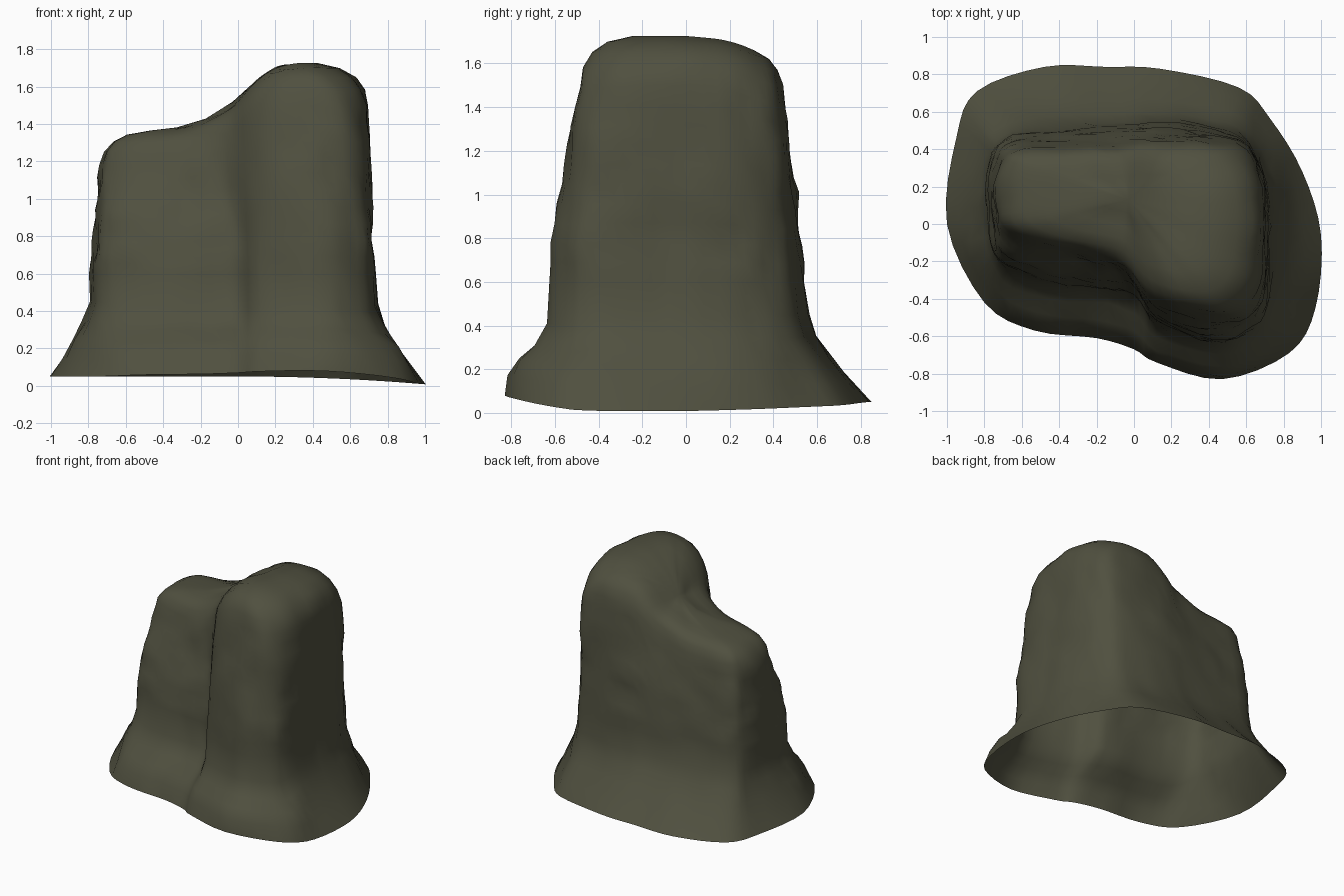
import bpy, bmesh
from mathutils import Vector, noise

if "Cube" in bpy.data.objects:
    bpy.data.objects.remove(bpy.data.objects["Cube"])

# Outline columns: base rim, waist (z 0.6), shoulder - each as x, y
COLS = [
    (-1.0, 0.0, -.775, 0.0, -.74, .09), (-.95, .46, -.77, .33, -.73, .32),
    (-.84, .71, -.70, .46, -.65, .40), (-.48, .84, -.42, .51, -.40, .42),
    (-.15, .84, -.12, .53, -.10, .44), (.14, .83, .15, .54, .18, .45),
    (.56, .73, .50, .50, .49, .44), (.73, .56, .64, .39, .62, .37),
    (.90, .28, .71, .22, .69, .20), (1.0, -.06, .72, -.08, .70, -.05),
    (.97, -.45, .72, -.39, .67, -.32), (.83, -.69, .64, -.55, .58, -.46),
    (.47, -.83, .42, -.625, .40, -.49), (.12, -.74, .12, -.53, .12, -.41),
    (0.0, -.67, 0.0, -.37, -.05, -.23), (-.20, -.61, -.20, -.33, -.19, -.18),
    (-.53, -.57, -.50, -.29, -.45, -.13), (-.80, -.42, -.72, -.20, -.67, -.04),
]
TOP = [(-.8, 1.35), (-.28, 1.37), (-.1, 1.455), (-.03, 1.49), (.1, 1.655), (.2, 1.73), (.42, 1.74), (.7, 1.68)]
# Foot profiles: height, inward travel
FOOT = [(0, 0), (.18, .3), (.37, .57), (.55, .8), (.73, .94)]
FRONT_FOOT = [(0, 0), (.18, .14), (.33, .34), (.44, .66), (.64, .94)]
CENTRE = (-.03, .13)
SUB = 4


def smooth_cols():
    """Closed Catmull-Rom through the outline columns."""
    out, n = [], len(COLS)
    for i in range(n):
        p = [COLS[(i + k) % n] for k in (-1, 0, 1, 2)]
        for s in range(SUB):
            t = s / SUB
            out.append([.5 * (2 * b + (c - a) * t + (2 * a - 5 * b + 4 * c - d) * t * t
                              + (3 * b - a - 3 * c + d) * t ** 3) for a, b, c, d in zip(*p)])
    return out


def top_height(x, y):
    """Two-level top, gently domed from front to back."""
    z = TOP[-1][1]
    for (x0, z0), (x1, z1) in zip(TOP, TOP[1:]):
        if x <= x1:
            z = z0 + (z1 - z0) * max(0, (x - x0) / (x1 - x0))
            break
    mid = .15 if x < -.2 else -.1 if x > .25 else .15 - .25 * (x + .2) / .45
    return z - .5 * max(0, abs(y - mid) - .08) ** 2 / .8


def mix(a, b, t):
    return a + (b - a) * t


def column(c):
    """Points up one column: flared foot, wall, rounded shoulder, cap."""
    bx, by, wx, wy, ux, uy = c
    zb = .05 - .042 * max(0, bx) ** 2 + .038 * min(1, max(0, -by - .5) / .33)
    front = min(1, max(0, -by - .4) / .15)
    pts = []
    for (t0, k0), (t1, k1) in zip(FOOT, FRONT_FOOT):
        t, k = mix(t0, t1, front), mix(k0, k1, front)
        pts.append(Vector((mix(bx, wx, k), mix(by, wy, k), mix(zb, .6, t))))
    sh = top_height(ux, uy) - .18
    for i in range(11):
        t = i / 10
        k = t ** (1.1 if uy > 0 else 1.5)
        pts.append(Vector((mix(wx, ux, k), mix(wy, uy, k), mix(.6, sh, t))))
    for s, drop in ((.96, .095), (.89, .042), (.79, .015), (.62, 0), (.42, 0), (.2, 0)):
        x, y = mix(CENTRE[0], ux, s), mix(CENTRE[1], uy, s)
        pts.append(Vector((x, y, top_height(x, y) - drop)))
    return pts


# Rock shell, open underneath
bm = bmesh.new()
grid = []
for c in smooth_cols():
    col = []
    for j, p in enumerate(column(c)):
        if j:  # weathered surface, clean rim
            out = Vector((p.x - CENTRE[0], p.y - CENTRE[1], 0)).normalized()
            cap = j > 17
            amp = .01 if cap else .02
            d = noise.noise(p * 4.5) * amp + noise.noise(p * 9) * amp * .8
            p = p + (Vector((0, 0, d)) if cap else out * d)
        col.append(bm.verts.new(p))
    grid.append(col)
tip = bm.verts.new((*CENTRE, top_height(*CENTRE)))
for a, b in zip(grid, grid[1:] + grid[:1]):
    for j in range(len(a) - 1):
        bm.faces.new((a[j], a[j + 1], b[j + 1], b[j]))
    bm.faces.new((a[-1], tip, b[-1]))
# Soften the cap and the ramp between the two lobes
caps = [v for col in grid for v in col[15:]] + [tip]
for _ in range(3):
    bmesh.ops.smooth_vert(bm, verts=caps, factor=.35, use_axis_z=True)
bmesh.ops.recalc_face_normals(bm, faces=bm.faces)
bm.normal_update()
if tip.normal.z < 0:
    bmesh.ops.reverse_faces(bm, faces=bm.faces)
for f in bm.faces:
    f.smooth = True
mesh = bpy.data.meshes.new("rock")
bm.to_mesh(mesh)
bm.free()

mat = bpy.data.materials.new("mossy grey stone")
mat.diffuse_color = (.08, .08, .05, 1)
mat.use_nodes = True
mat.node_tree.nodes["Principled BSDF"].inputs["Base Color"].default_value = mat.diffuse_color
mesh.materials.append(mat)
rock = bpy.data.objects.new("rock", mesh)
bpy.context.collection.objects.link(rock)
